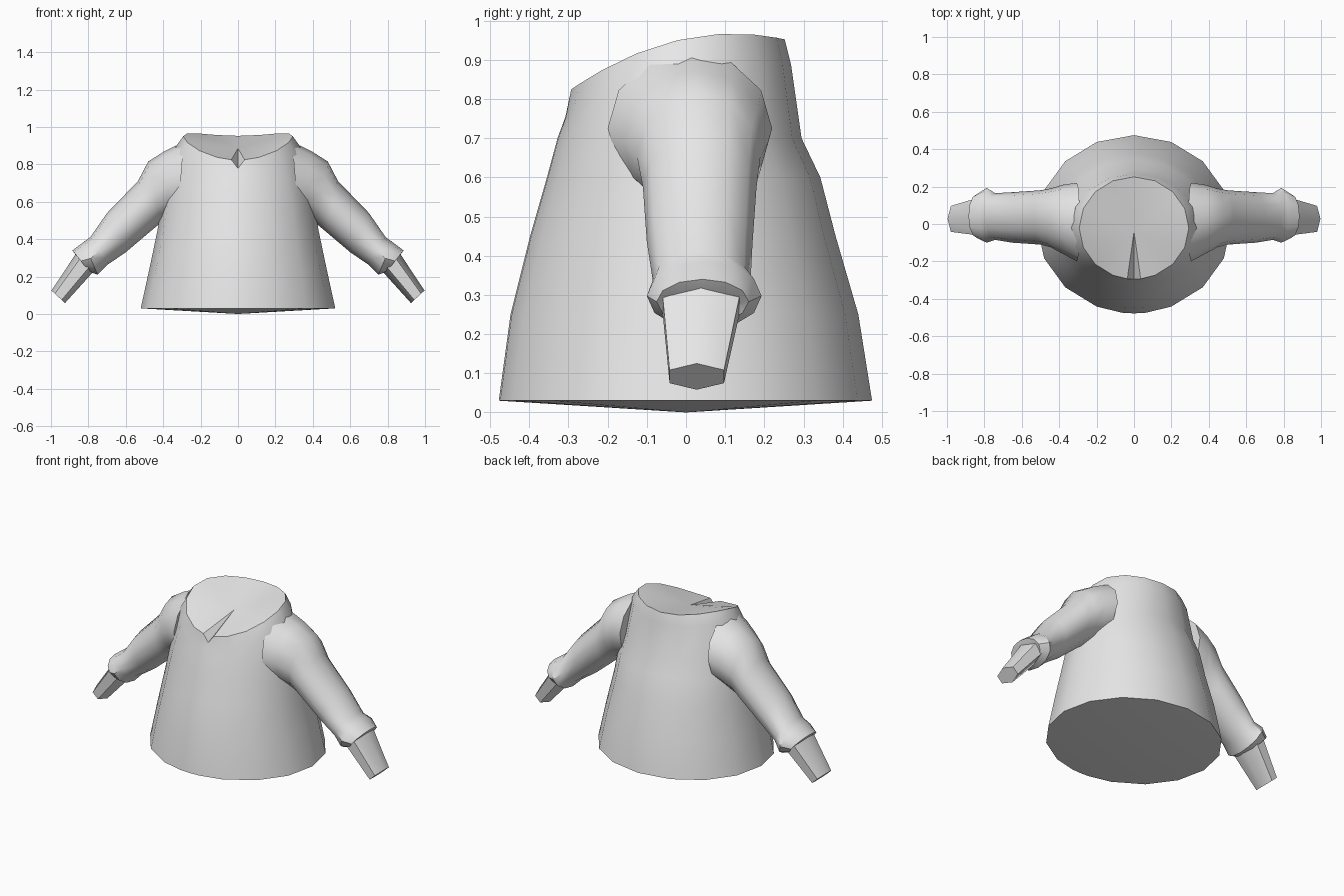
import bpy, bmesh, math
from mathutils import Vector

if "Cube" in bpy.data.objects:
    bpy.data.objects.remove(bpy.data.objects["Cube"])

cloth = bpy.data.materials.new("light_grey")
cloth.diffuse_color = (0.8, 0.8, 0.8, 1)
cloth.use_nodes = True
cloth.node_tree.nodes["Principled BSDF"].inputs["Base Color"].default_value = cloth.diffuse_color


def loft(name, rings, start=None, end=None, mirror=False):
    """Skin a list of equal rings; each end is a flat cap or a fan to a point."""
    bm = bmesh.new()
    rows = [[bm.verts.new(p) for p in ring] for ring in rings]
    n = len(rows[0])
    for a, b in zip(rows, rows[1:]):
        for i in range(n):
            j = (i + 1) % n
            bm.faces.new((a[i], a[j], b[j], b[i]))
    for row, tip in ((rows[0], start), (rows[-1], end)):
        if tip is None:
            bm.faces.new(row)
        else:
            c = bm.verts.new(tip)
            for i in range(n):
                bm.faces.new((row[i], row[(i + 1) % n], c))
    bmesh.ops.recalc_face_normals(bm, faces=bm.faces)
    mesh = bpy.data.meshes.new(name)
    bm.to_mesh(mesh)
    bm.free()
    mesh.materials.append(cloth)
    ob = bpy.data.objects.new(name, mesh)
    bpy.context.collection.objects.link(ob)
    bpy.ops.object.select_all(action='DESELECT')
    ob.select_set(True)
    bpy.context.view_layer.objects.active = ob
    bpy.ops.object.shade_smooth_by_angle(angle=math.radians(40))
    if mirror:
        ob.modifiers.new("mirror", 'MIRROR')
    return ob


# Torso: flared body rising to a tilted neckline with a notch at the front
angles = sorted([i * 22.5 for i in range(16)] + [263, 277])


def oval(rx, front, back, height):
    pts = []
    for a in angles:
        t = math.radians(a)
        mid, half = (front + back) / 2, (back - front) / 2
        x, y = rx * math.cos(t), mid + half * math.sin(t)
        pts.append(Vector((x, y, height(y))))
    return pts


def rim_height(y):
    return 0.955 + 0.2 * y - 0.835 * y * y


body = [(0.03, 0.52, -0.478, 0.475), (0.25, 0.472, -0.448, 0.44),
        (0.45, 0.43, -0.398, 0.382), (0.60, 0.405, -0.355, 0.343),
        (0.70, 0.38, -0.328, 0.295)]
rings = [oval(rx, f, b, lambda y, z=z: z) for z, rx, f, b in body]
rings.append(oval(0.335, -0.308, 0.268, lambda y: rim_height(y) - 0.06))
rim = oval(0.293, -0.295, 0.252, rim_height)
rim[angles.index(270)].z -= 0.045
rings.append(rim)
loft("torso", rings, start=(0, 0, 0), end=(0, -0.04, 0.885))


# Sleeves and hands: rings set by upper point, lower point and depth range
def limb_ring(top, low, y0, y1, n):
    top, low = Vector((top[0], 0, top[1])), Vector((low[0], 0, low[1]))
    mid, half = (top + low) / 2, (top - low) / 2
    pts = []
    for i in range(n):
        t = 2 * math.pi * i / n
        p = mid + half * math.cos(t)
        p.y = (y0 + y1) / 2 + (y1 - y0) / 2 * math.sin(t) / (0.866 if n == 6 else 1)
        pts.append(p)
    return pts


sleeve = [((0.29, 0.92), (0.32, 0.53), -0.20, 0.22),
          ((0.39, 0.872), (0.37, 0.51), -0.16, 0.21),
          ((0.48, 0.815), (0.41, 0.49), -0.125, 0.19),
          ((0.535, 0.71), (0.47, 0.44), -0.11, 0.18),
          ((0.70, 0.54), (0.60, 0.33), -0.10, 0.17),
          ((0.79, 0.41), (0.695, 0.265), -0.085, 0.165),
          ((0.825, 0.385), (0.75, 0.21), -0.10, 0.193),
          ((0.885, 0.34), (0.795, 0.225), -0.075, 0.16),
          ((0.868, 0.315), (0.79, 0.24), -0.05, 0.13)]
loft("sleeve", [limb_ring(*s, 12) for s in sleeve], mirror=True)

hand = [((0.865, 0.325), (0.765, 0.235), -0.06, 0.138),
        ((0.997, 0.125), (0.925, 0.058), -0.042, 0.097)]
loft("hand", [limb_ring(*h, 6) for h in hand], mirror=True)
